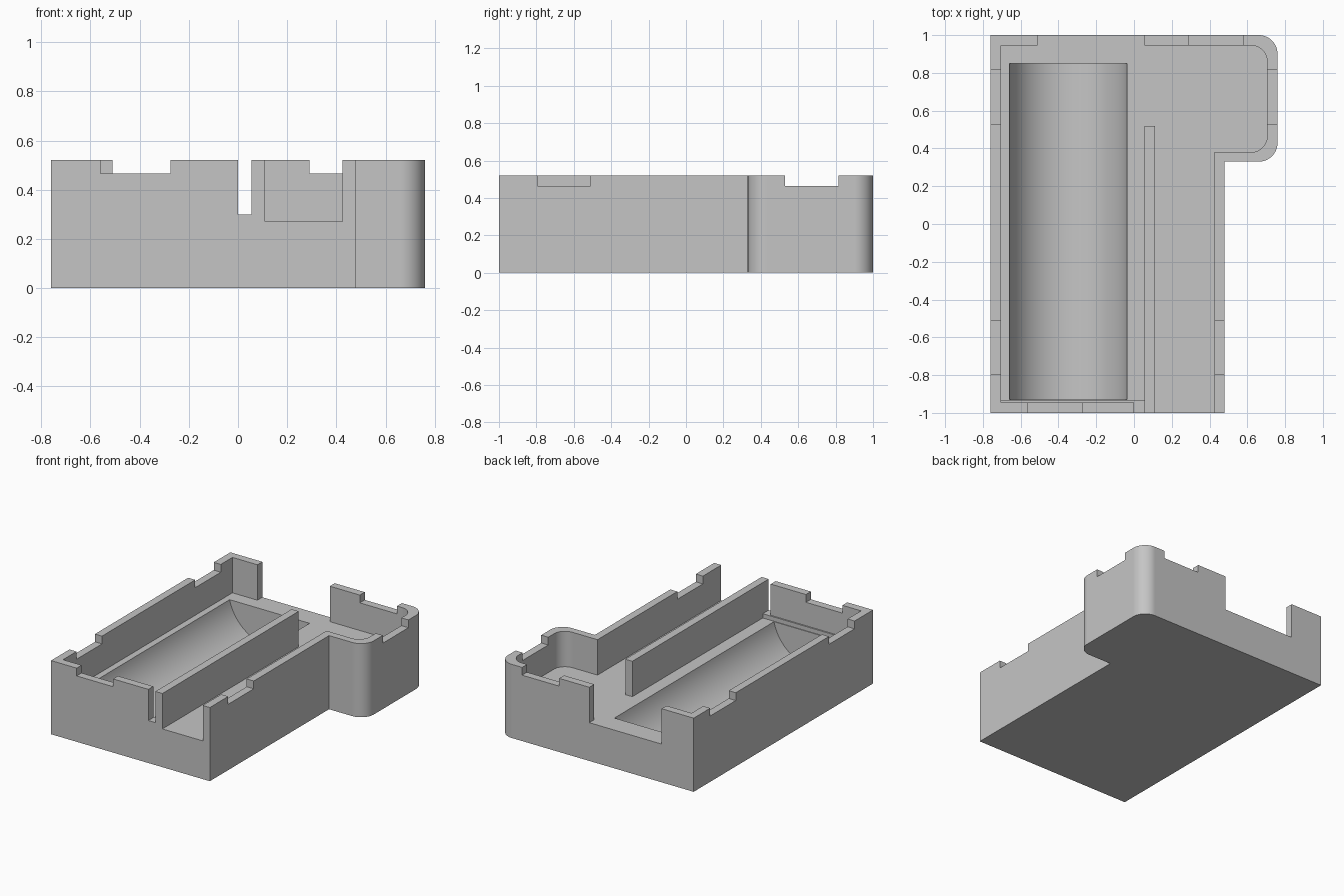
import bpy, bmesh, math
from mathutils import Matrix

cube = bpy.data.objects.get("Cube")
if cube:
    bpy.data.objects.remove(cube, do_unlink=True)

TOP, FLOOR, NOTCH = 0.52, 0.27, 0.465
OVER = 0.9  # height that cutters reach above the rim

grey = bpy.data.materials.new("plain grey")
grey.use_nodes = True
grey.diffuse_color = (0.56, 0.56, 0.56, 1)
grey.node_tree.nodes["Principled BSDF"].inputs["Base Color"].default_value = grey.diffuse_color


def make_object(name, bm):
    bmesh.ops.recalc_face_normals(bm, faces=bm.faces)
    mesh = bpy.data.meshes.new(name)
    bm.to_mesh(mesh)
    bm.free()
    mesh.materials.append(grey)
    obj = bpy.data.objects.new(name, mesh)
    bpy.context.collection.objects.link(obj)
    return obj


def prism(name, outline, z0, z1):
    """Extrude a flat outline from z0 to z1."""
    bm = bmesh.new()
    face = bm.faces.new([bm.verts.new((x, y, z0)) for x, y in outline])
    new = bmesh.ops.extrude_face_region(bm, geom=[face])["geom"]
    verts = [v for v in new if isinstance(v, bmesh.types.BMVert)]
    bmesh.ops.translate(bm, verts=verts, vec=(0, 0, z1 - z0))
    return make_object(name, bm)


def box(name, x0, x1, y0, y1, z0, z1=OVER):
    return prism(name, [(x0, y0), (x1, y0), (x1, y1), (x0, y1)], z0, z1)


def arc(cx, cy, r, start, steps=14):
    angles = [start + math.pi / 2 * i / steps for i in range(steps + 1)]
    return [(cx + r * math.cos(a), cy + r * math.sin(a)) for a in angles]


def tray_outline(left, front, inner, step, right, back, r):
    """Long body with a round-cornered side bay at the back."""
    return ([(left, front), (inner, front), (inner, step)]
            + arc(right - r, step + r, r, -math.pi / 2)
            + arc(right - r, back - r, r, 0)
            + [(left, back)])


def cut(target, cutter):
    """Subtract the cutter and discard it."""
    cutter.hide_render = True
    mod = target.modifiers.new("cut", "BOOLEAN")
    mod.operation = "DIFFERENCE"
    mod.solver = "EXACT"
    mod.object = cutter
    bpy.context.view_layer.objects.active = target
    bpy.ops.object.modifier_apply(modifier=mod.name)
    bpy.data.objects.remove(cutter, do_unlink=True)


# Solid outer body
tray = prism("tray", tray_outline(-0.76, -1, 0.48, 0.33, 0.76, 1, 0.1), 0, TOP)

# Cavity, leaving the divider wall and the low ledge behind the front wall
cavity = prism("cavity", tray_outline(-0.705, -0.945, 0.425, 0.38, 0.705, 0.945, 0.085), FLOOR, OVER)
cut(cavity, box("divider", 0.055, 0.11, -1.1, 0.52, 0.1, 1.1))
cut(cavity, box("ledge", -0.8, 0.055, -1.1, -0.935, 0.1, 0.3))
cut(tray, cavity)

# Full-depth openings: front bay, wire slot, back gap
cut(tray, box("front_opening", 0.11, 0.425, -1.1, -0.9, FLOOR))
cut(tray, box("wire_slot", 0, 0.055, -1.1, -0.9, 0.3))
cut(tray, box("back_opening", -0.51, 0.055, 0.9, 1.1, FLOOR))

# Shallow rim notches
for x0, x1, y0, y1 in [
    (-0.56, -0.275, -1.1, -0.92),
    (0.29, 0.58, 0.92, 1.1),
    (-0.8, -0.69, 0.53, 0.815),
    (-0.8, -0.69, -0.795, -0.51),
    (0.4, 0.5, -0.795, -0.51),
    (0.69, 0.8, 0.53, 0.815),
]:
    cut(tray, box("notch", x0, x1, y0, y1, NOTCH))

# Cylindrical trough in the floor
bm = bmesh.new()
bmesh.ops.create_cone(bm, cap_ends=True, segments=96, radius1=0.32, radius2=0.32, depth=1.78,
                      matrix=Matrix.Translation((-0.348, -0.04, 0.34)) @ Matrix.Rotation(math.pi / 2, 4, "X"))
cut(tray, make_object("trough", bm))

# Smooth the curves, keep the edges crisp
bpy.ops.object.select_all(action="DESELECT")
tray.select_set(True)
bpy.context.view_layer.objects.active = tray
bpy.ops.object.shade_smooth_by_angle(angle=math.radians(25))
weighted = tray.modifiers.new("even_shading", "WEIGHTED_NORMAL")
weighted.keep_sharp = True
